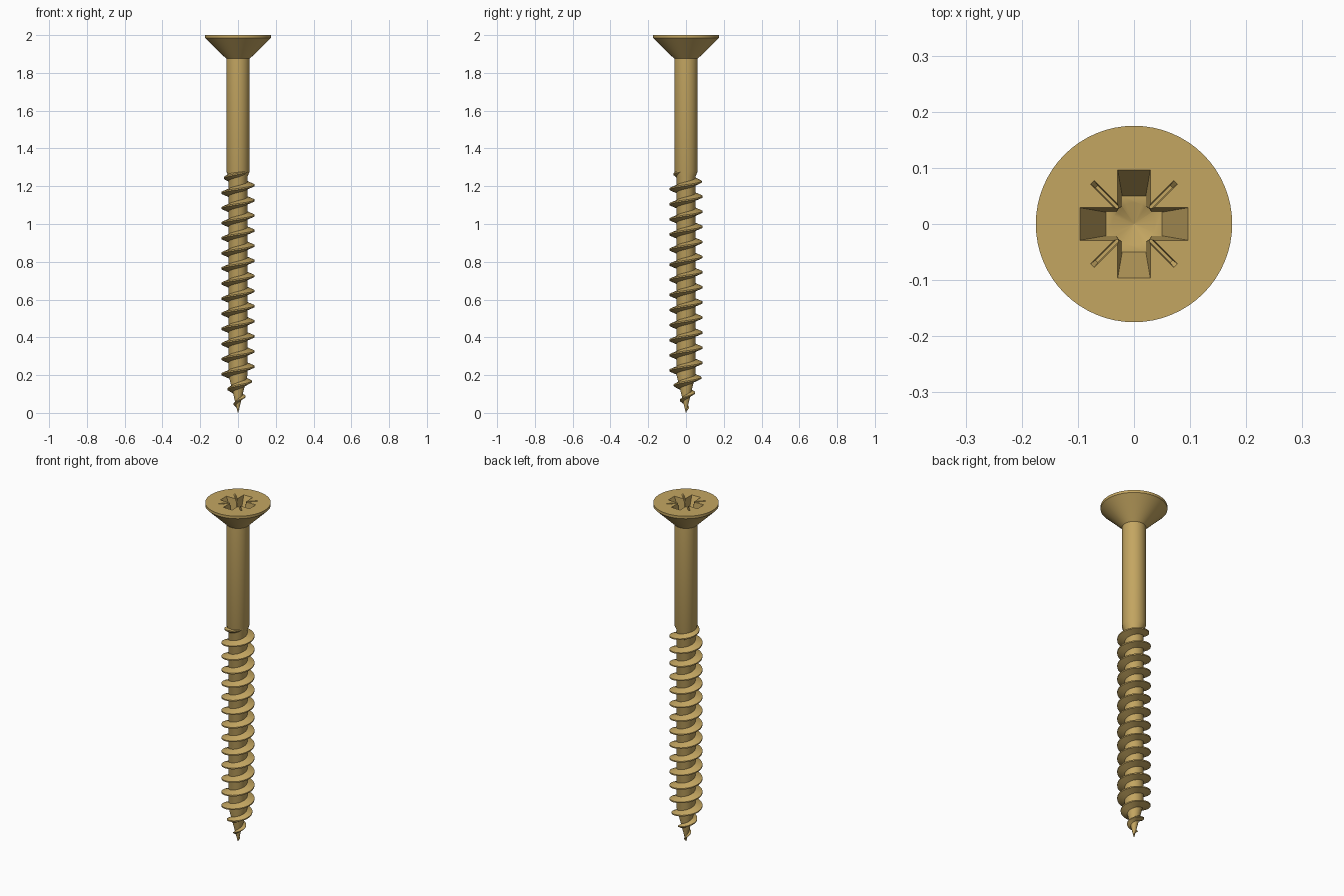
import bpy, bmesh, math

if "Cube" in bpy.data.objects:
    bpy.data.objects.remove(bpy.data.objects["Cube"])

TAU = 2 * math.pi
brass = bpy.data.materials.new("brass")
brass.diffuse_color = (0.55, 0.38, 0.12, 1)
brass.use_nodes = True
brass.node_tree.nodes["Principled BSDF"].inputs["Base Color"].default_value = brass.diffuse_color


def loft(name, rings):
    """Skin a list of equal-length rings into a closed solid."""
    bm = bmesh.new()
    vr = [[bm.verts.new(p) for p in r] for r in rings]
    n = len(rings[0])
    for a, b in zip(vr, vr[1:]):
        for i in range(n):
            j = (i + 1) % n
            bm.faces.new((a[i], a[j], b[j], b[i]))
    bm.faces.new(vr[0][::-1])
    bm.faces.new(vr[-1])
    bmesh.ops.recalc_face_normals(bm, faces=bm.faces)
    me = bpy.data.meshes.new(name)
    bm.to_mesh(me)
    bm.free()
    ob = bpy.data.objects.new(name, me)
    bpy.context.collection.objects.link(ob)
    me.materials.append(brass)
    return ob


def circle(r, z, n=64):
    return [(r * math.cos(TAU * i / n), r * math.sin(TAU * i / n), z) for i in range(n)]


def rect(hx, hy, z, rot):
    c, s = math.cos(rot), math.sin(rot)
    return [(x * c - y * s, x * s + y * c, z)
            for x, y in ((-hx, -hy), (hx, -hy), (hx, hy), (-hx, hy))]


def cut(target, cutter):
    m = target.modifiers.new("recess", 'BOOLEAN')
    m.operation, m.solver, m.object = 'DIFFERENCE', 'EXACT', cutter
    cutter.hide_render = True
    bpy.context.view_layer.objects.active = target
    bpy.ops.object.modifier_apply(modifier=m.name)
    bpy.data.objects.remove(cutter)


def smooth(ob):
    bpy.ops.object.select_all(action='DESELECT')
    ob.select_set(True)
    bpy.context.view_layer.objects.active = ob
    bpy.ops.object.shade_smooth_by_angle(angle=math.radians(30))


# Body: pointed tip, thread core, plain shank, countersunk head
profile = [(0.0008, 0.0), (0.05, 0.2), (0.05, 1.25), (0.062, 1.28),
           (0.062, 1.875), (0.175, 1.985), (0.175, 2.0)]
body = loft("screw_body", [circle(r, z) for r, z in profile])

# Drive recess: two tapered cross slots, a central pit, fine diagonal grooves
TOP, FLOOR = 2.0, 1.89
for rot in (0, math.pi / 2):
    cut(body, loft("slot_cutter", [rect(0.05, 0.021, FLOOR, rot),
                                   rect(0.096, 0.029, TOP, rot),
                                   rect(0.096, 0.029, TOP + 0.03, rot)]))
cut(body, loft("pit_cutter", [circle(0.001, FLOOR - 0.02, 32), circle(0.038, FLOOR, 32),
                              circle(0.039, TOP, 32), circle(0.039, TOP + 0.03, 32)]))
for rot in (math.pi / 4, -math.pi / 4):
    cut(body, loft("groove_cutter", [rect(0.094, 0.003, TOP - 0.014, rot),
                                     rect(0.105, 0.0045, TOP, rot),
                                     rect(0.105, 0.0045, TOP + 0.03, rot)]))
smooth(body)


# Thread: right-handed helix, fading at the tip and into the shank
def core_radius(z):
    return 0.05 * min(1, max(z, 0.004) / 0.2)


def crest_radius(z):
    low = 0.004 + 0.084 * min(1, max(z, 0) / 0.2)
    high = 0.088 - 0.03 * max(0, (z - 1.215) / 0.07)
    return min(low, high)


PITCH, STEPS = 0.08, 48
rings = []
for k in range(int(0.15 * STEPS), 16 * STEPS + 1):
    a = TAU * k / STEPS
    z = 0.005 + PITCH * k / STEPS
    c, s = math.cos(a), math.sin(a)
    crest, root = crest_radius(z), core_radius(z) * 0.92
    size = min(1, 0.25 + z / 0.2)
    section = [(root, -0.02), (crest, -0.0035), (crest, 0.0035), (root, 0.02)]
    rings.append([(r * c, r * s, max(0, z + h * size)) for r, h in section])
thread = loft("screw_thread", rings)
smooth(thread)
